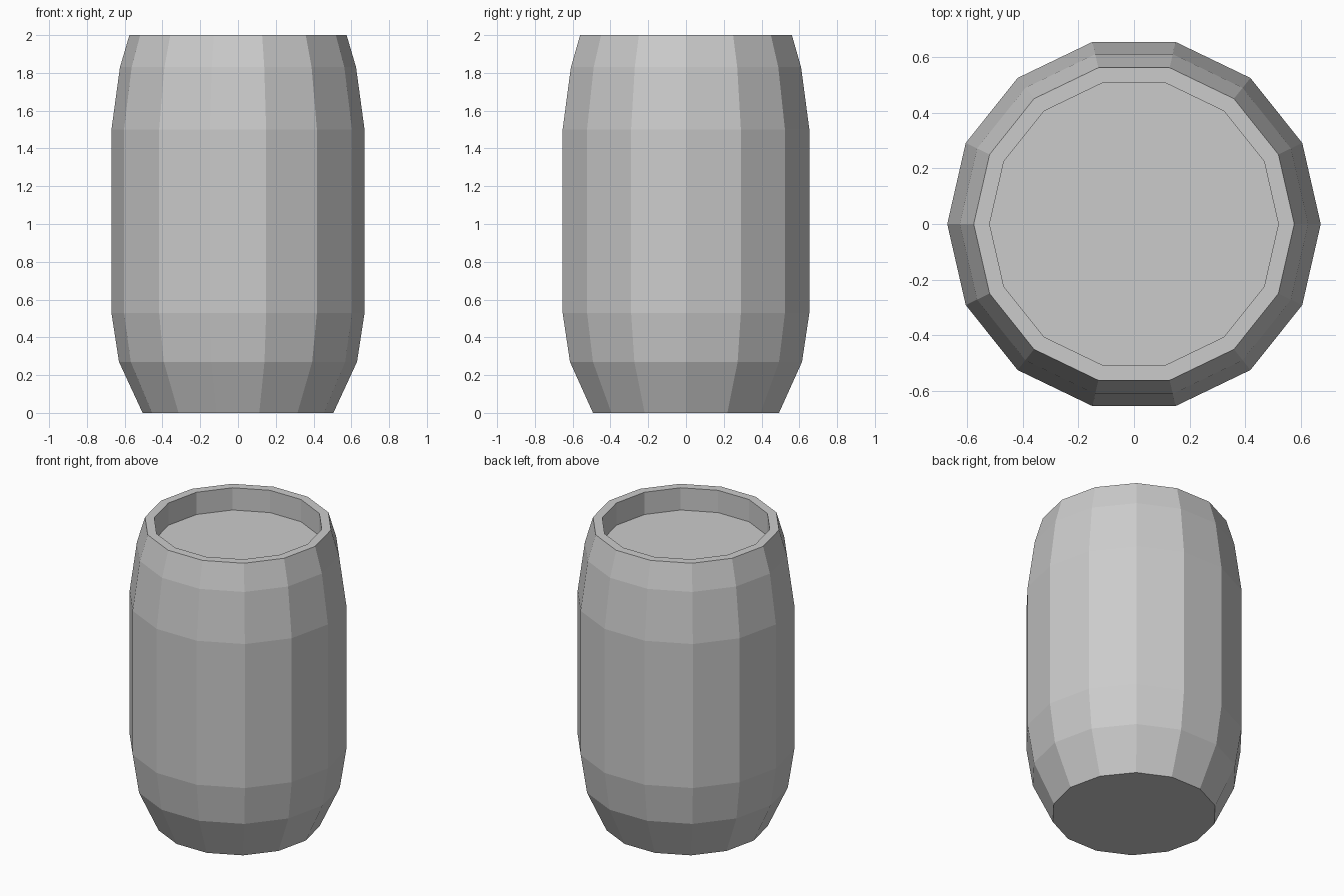
import bpy, bmesh
from math import cos, sin, pi

if "Cube" in bpy.data.objects:
    bpy.data.objects.remove(bpy.data.objects["Cube"])

SIDES = 14

# Profile (radius, z): base, bulging staves, rim, recessed lid
PROFILE = [(0.505, 0), (0.63, 0.27), (0.67, 0.53), (0.67, 1.5),
           (0.625, 1.83), (0.575, 2.0), (0.518, 2.0), (0.518, 1.85)]

bm = bmesh.new()
rings = [[bm.verts.new((r * cos(2 * pi * i / SIDES), r * sin(2 * pi * i / SIDES), z))
          for i in range(SIDES)] for r, z in PROFILE]

# Barrel wall, rim and inner wall
for low, high in zip(rings, rings[1:]):
    for i in range(SIDES):
        j = (i + 1) % SIDES
        bm.faces.new((low[i], low[j], high[j], high[i]))

# Closed base and sunken lid
bm.faces.new(rings[0][::-1])
bm.faces.new(rings[-1])

mesh = bpy.data.meshes.new("barrel")
bm.to_mesh(mesh)
bm.free()
bpy.context.collection.objects.link(bpy.data.objects.new("barrel", mesh))
